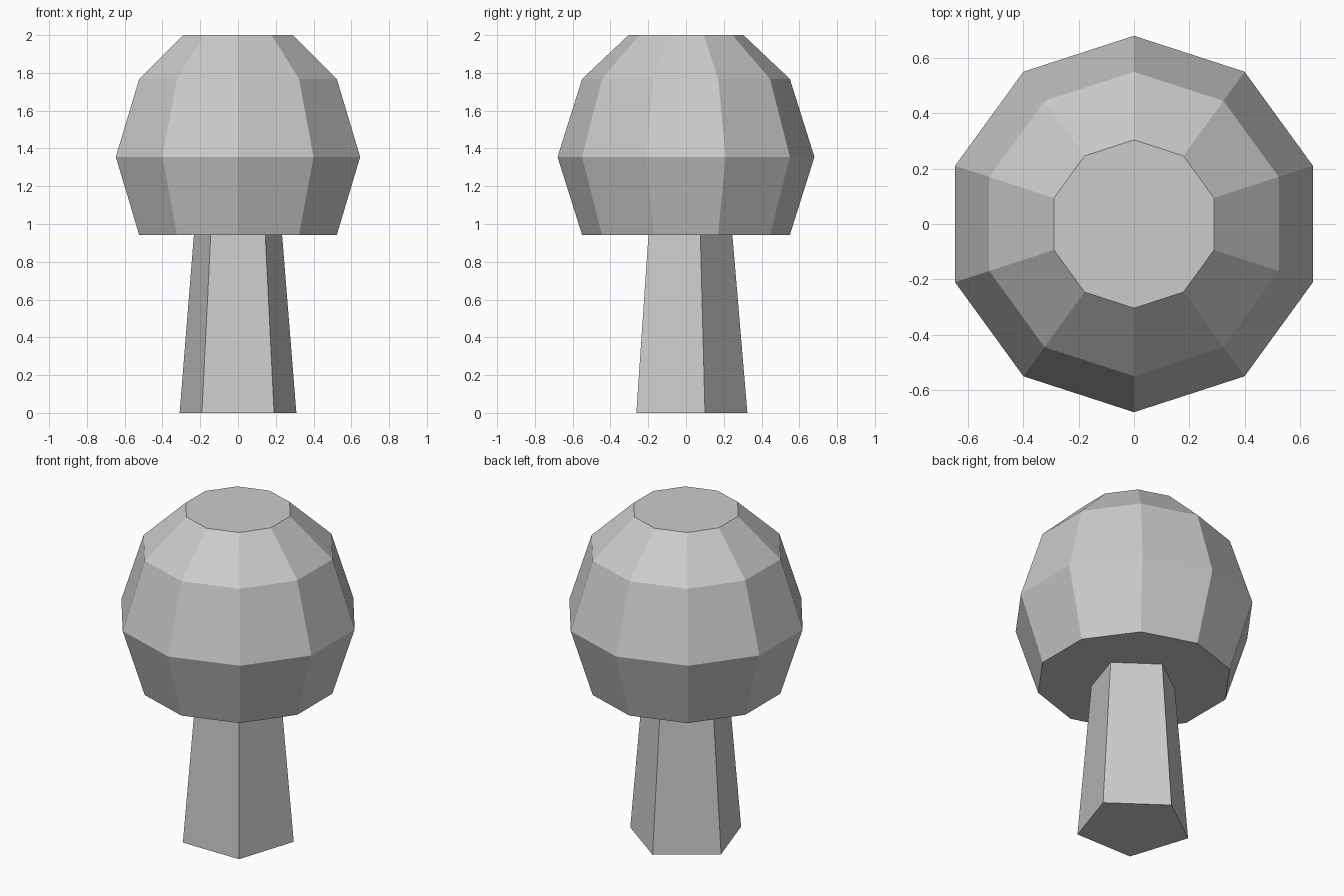
import bpy, bmesh
from math import sin, cos, tau

if "Cube" in bpy.data.objects:
    bpy.data.objects.remove(bpy.data.objects["Cube"])


def lathe(name, sides, profile):
    """Closed flat-faced solid from (radius, z) rings, first corner facing +y."""
    bm = bmesh.new()
    rings = [[bm.verts.new((-r * sin(tau * i / sides), r * cos(tau * i / sides), z))
              for i in range(sides)] for r, z in profile]
    for low, high in zip(rings, rings[1:]):
        for i in range(sides):
            j = (i + 1) % sides
            bm.faces.new((low[i], low[j], high[j], high[i]))
    bm.faces.new(rings[0][::-1])
    bm.faces.new(rings[-1])
    mesh = bpy.data.meshes.new(name)
    bm.to_mesh(mesh)
    bm.free()
    obj = bpy.data.objects.new(name, mesh)
    bpy.context.collection.objects.link(obj)
    return obj


# Tapered five-sided trunk, its top tucked just inside the crown
lathe("trunk", 5, [(0.325, 0.0), (0.244, 0.96)])

# Ten-sided faceted crown with flat top and underside
lathe("crown", 10, [(0.55, 0.942), (0.68, 1.355), (0.55, 1.768), (0.304, 2.0)])
